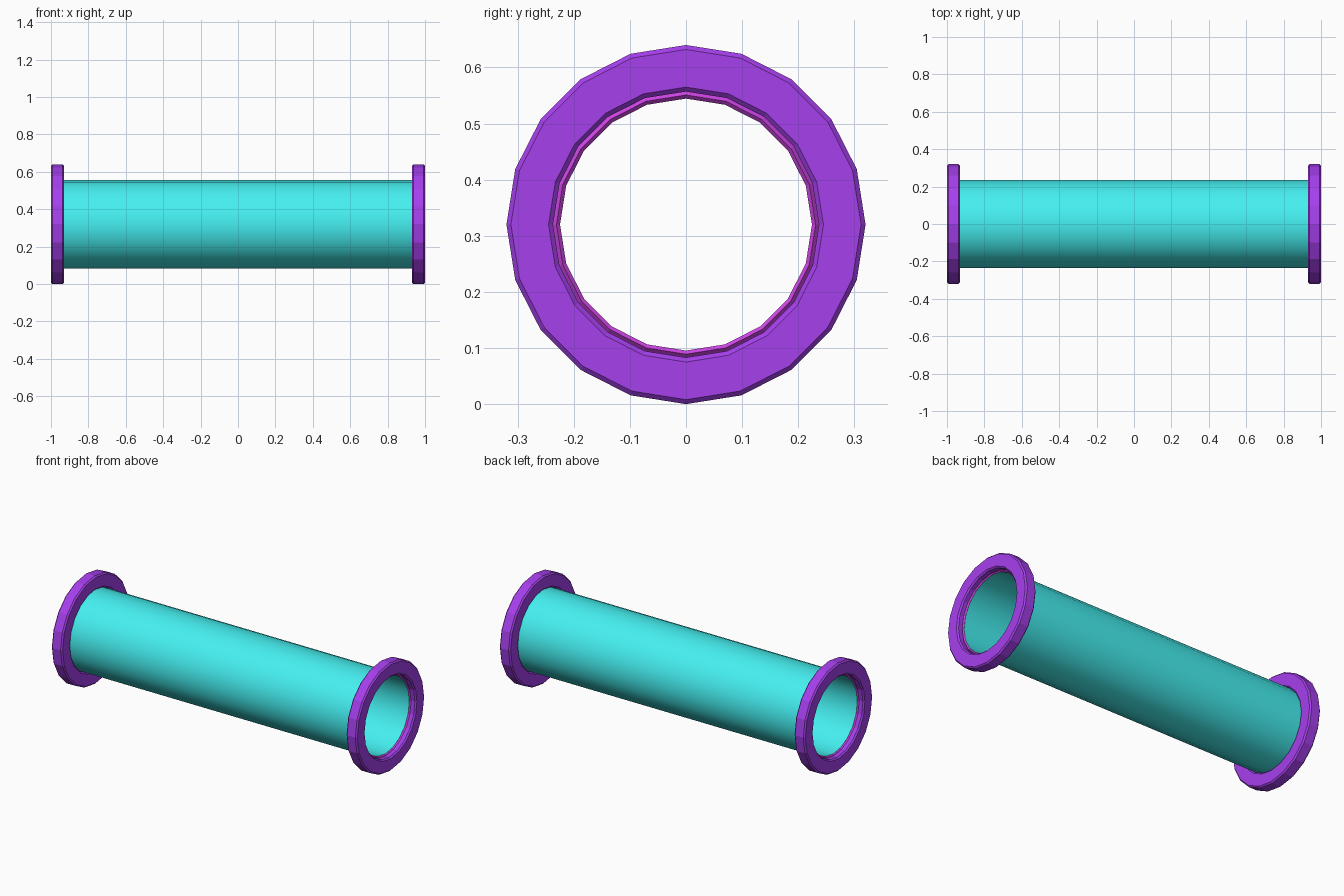
import bpy
from math import cos, sin, tau, radians

if "Cube" in bpy.data.objects:
    bpy.data.objects.remove(bpy.data.objects["Cube"])

SIDES = 20
AXIS_Z = 0.32


def material(name, rgb):
    m = bpy.data.materials.new(name)
    m.diffuse_color = (*rgb, 1)
    m.use_nodes = True
    m.node_tree.nodes["Principled BSDF"].inputs["Base Color"].default_value = m.diffuse_color
    return m


def lathe(name, profile, mat, smooth=False):
    """Spin a closed (x, radius) profile around the pipe axis."""
    if sum(x0 * r1 - x1 * r0 for (x0, r0), (x1, r1)
           in zip(profile, profile[1:] + profile[:1])) < 0:
        profile = profile[::-1]
    n = len(profile)
    verts = [(x, r * sin(tau * i / SIDES), AXIS_Z + r * cos(tau * i / SIDES))
             for i in range(SIDES) for x, r in profile]
    faces = []
    for i in range(SIDES):
        a, b = i * n, (i + 1) % SIDES * n
        for j in range(n):
            k = (j + 1) % n
            faces.append((a + j, a + k, b + k, b + j))
    mesh = bpy.data.meshes.new(name)
    mesh.from_pydata(verts, [], faces)
    mesh.materials.append(mat)
    obj = bpy.data.objects.new(name, mesh)
    bpy.context.collection.objects.link(obj)
    if smooth:
        bpy.ops.object.select_all(action='DESELECT')
        obj.select_set(True)
        bpy.context.view_layer.objects.active = obj
        bpy.ops.object.shade_smooth_by_angle(angle=radians(30))
    return obj


teal = material("teal", (0.06, 0.87, 0.88))
purple = material("purple", (0.38, 0.05, 0.85))
magenta = material("magenta", (0.65, 0.06, 0.82))

# Thin-walled tube
lathe("tube", [(-0.965, 0.226), (0.965, 0.226), (0.965, 0.236), (-0.965, 0.236)],
      teal, smooth=True)

# Chamfered flange and recessed ridged rim at each end
x0, x1, c = 0.93, 1.0, 0.008
flange = [(x0 + c, 0.237), (x1 - c, 0.237), (x1, 0.245), (x1, 0.32 - c),
          (x1 - c, 0.32), (x0 + c, 0.32), (x0, 0.32 - c), (x0, 0.245)]
rim = [(0.958, 0.231), (0.965, 0.2245), (0.972, 0.231), (0.965, 0.237)]
for side, s in (("left", -1), ("right", 1)):
    lathe(side + "_flange", [(s * x, r) for x, r in flange], purple)
    lathe(side + "_rim", [(s * x, r) for x, r in rim], magenta)
